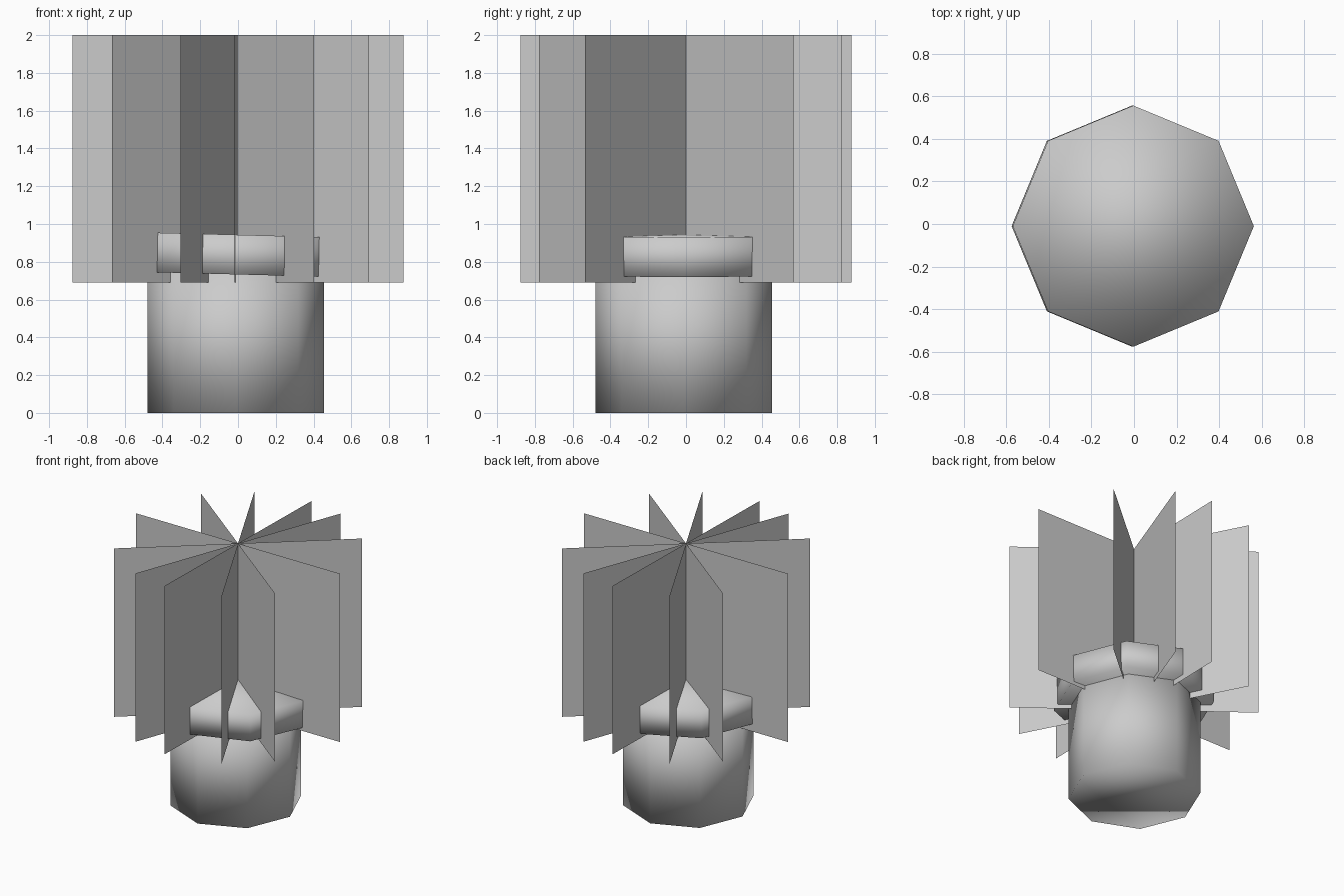
import bpy
import bmesh
from math import radians, cos, sin
from mathutils import Matrix

if "Cube" in bpy.data.objects:
    bpy.data.objects.remove(bpy.data.objects["Cube"], do_unlink=True)

grey = bpy.data.materials.new("light_grey")
grey.use_nodes = True
grey.diffuse_color = (0.6, 0.6, 0.6, 1)
grey.node_tree.nodes["Principled BSDF"].inputs["Base Color"].default_value = (0.6, 0.6, 0.6, 1)


def add_object(name, bm, smooth):
    mesh = bpy.data.meshes.new(name)
    bm.to_mesh(mesh)
    bm.free()
    mesh.materials.append(grey)
    for face in mesh.polygons:
        face.use_smooth = smooth
    obj = bpy.data.objects.new(name, mesh)
    bpy.context.collection.objects.link(obj)
    return obj


def octagon_block(name, radius, height, centre, tilt=0):
    """Closed eight-sided block with corners on the axes, softly shaded."""
    bm = bmesh.new()
    bmesh.ops.create_cone(bm, cap_ends=True, segments=8,
                          radius1=radius, radius2=radius, depth=height)
    place = Matrix.Translation(centre) @ Matrix.Rotation(tilt, 4, 'Y')
    bmesh.ops.transform(bm, matrix=place, verts=bm.verts)
    return add_object(name, bm, True)


def leaf_card(name, angle, reach=0.877, bottom=0.69, top=2.0):
    """Upright sheet running through the centre axis."""
    x, y = reach * cos(angle), reach * sin(angle)
    bm = bmesh.new()
    corners = [(-x, -y, bottom), (x, y, bottom), (x, y, top), (-x, -y, top)]
    bm.faces.new([bm.verts.new(c) for c in corners])
    return add_object(name, bm, False)


# Pot: straight body and a slightly tilted wider rim
octagon_block("pot_body", 0.467, 0.76, (-0.012, -0.011, 0.38))
octagon_block("pot_rim", 0.567, 0.21, (-0.006, -0.01, 0.838), radians(1.5))

# Foliage: upright sheets crossing at the centre
for i, degrees in enumerate((0, 40.4, 69.6, 88.8, 117.4, 142.4)):
    leaf_card(f"leaf_card_{i + 1}", radians(degrees))
